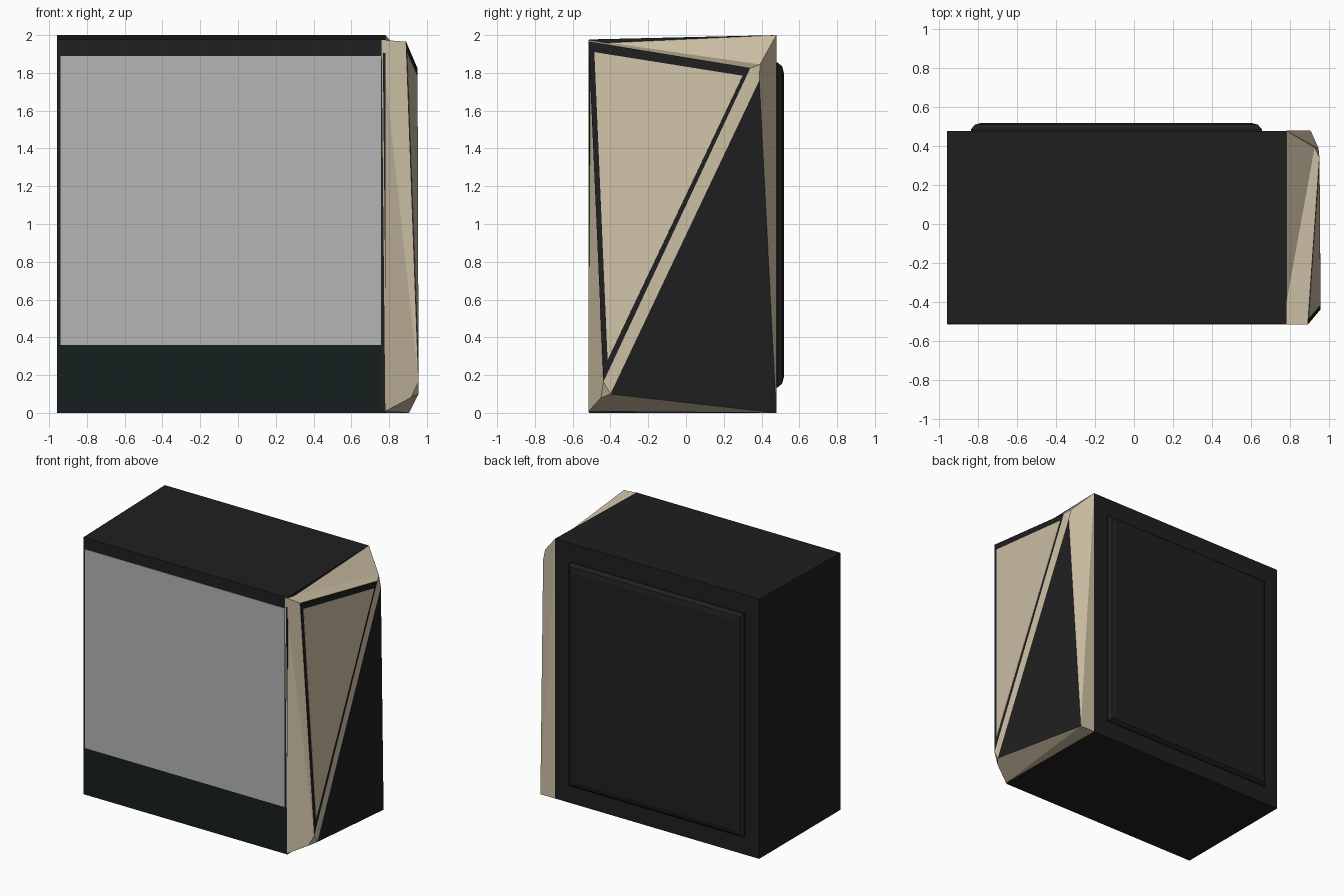
import bpy, bmesh
from mathutils import Vector

if "Cube" in bpy.data.objects:
    bpy.data.objects.remove(bpy.data.objects["Cube"])


def material(name, rgb):
    m = bpy.data.materials.new(name)
    m.diffuse_color = (*rgb, 1)
    m.use_nodes = True
    m.node_tree.nodes["Principled BSDF"].inputs["Base Color"].default_value = m.diffuse_color
    return m


BLACK = material("black", (0.014, 0.014, 0.014))
GREEN = material("dark_green", (0.008, 0.014, 0.013))
CREAM = material("cream", (0.62, 0.53, 0.38))
GREY = material("grey", (0.46, 0.46, 0.46))


def mesh_object(name, verts, faces, mats, indices=None):
    me = bpy.data.meshes.new(name)
    me.from_pydata(verts, [], faces)
    for m in mats:
        me.materials.append(m)
    for p, i in zip(me.polygons, indices or [0] * len(faces)):
        p.material_index = i
    bm = bmesh.new()
    bm.from_mesh(me)
    bmesh.ops.recalc_face_normals(bm, faces=bm.faces)
    bm.to_mesh(me)
    bm.free()
    ob = bpy.data.objects.new(name, me)
    bpy.context.collection.objects.link(ob)
    return ob


def loft(name, rings, mat):
    """Join four-cornered rings into a closed solid."""
    verts = [v for r in rings for v in r]
    faces = [(0, 1, 2, 3), tuple(len(verts) - 4 + k for k in range(4))]
    for r in range(len(rings) - 1):
        for k in range(4):
            a, b = 4 * r + k, 4 * r + (k + 1) % 4
            faces.append((a, b, b + 4, a + 4))
    return mesh_object(name, verts, faces, [mat])


def ring_y(x0, x1, z0, z1, y):
    return [(x0, y, z0), (x1, y, z0), (x1, y, z1), (x0, y, z1)]


# Main casing, with the top falling slightly to the front
loft("casing", [ring_y(-0.957, 0.78, 0, 1.977, -0.513),
                ring_y(-0.957, 0.78, 0, 2.0, 0.477)], BLACK)

# Front panels
loft("front_window", [ring_y(-0.94, 0.757, 0.36, 1.89, -0.516),
                      ring_y(-0.94, 0.757, 0.36, 1.89, -0.505)], GREY)
loft("front_base_panel", [ring_y(-0.955, 0.76, 0.005, 0.36, -0.516),
                          ring_y(-0.955, 0.76, 0.005, 0.36, -0.505)], GREEN)

# Raised back cover with a stepped bevel
loft("back_cover", [ring_y(-0.835 + d, 0.655 - d, 0.135 + d, 1.855 - d, y)
                    for d, y in ((0, 0.47), (0, 0.485), (0.02, 0.509), (0.055, 0.518))], BLACK)

# Faceted side cap: inner corners, two outer corners, two ends of the diagonal ridge
cap = [(0.76, -0.516, 1.975), (0.78, 0.478, 2.0), (0.78, 0.478, 0), (0.78, -0.516, 0.008),
       (0.89, -0.516, 1.965), (0.905, 0.478, 0.0),
       (0.95, 0.34, 1.825), (0.925, 0.392, 1.845), (0.945, 0.388, 1.76),
       (0.956, -0.437, 0.165), (0.915, -0.45, 0.08), (0.956, -0.4, 0.1)]
cap_faces = [(0, 1, 7), (0, 7, 6, 4),             # top
             (1, 2, 5), (1, 5, 8, 7),             # back
             (0, 4, 9), (0, 9, 10, 3),            # front
             (2, 3, 5), (3, 10, 11, 5),           # bottom
             (6, 7, 8), (6, 8, 11, 9), (9, 11, 10),   # diagonal ridge
             (4, 6, 9), (8, 5, 11),               # dark triangles
             (0, 3, 2, 1)]
mesh_object("side_cap", cap, cap_faces, [CREAM, BLACK],
            [0] * 11 + [1, 1, 0])

# Cream inlay lying in the upper dark triangle
a, b, c = (Vector(cap[i]) for i in (4, 6, 9))
n = (c - a).cross(b - a).normalized()
n = n if n.x > 0 else -n
corners = []
for y, z in ((-0.485, 1.91), (0.3, 1.785), (-0.415, 0.28)):
    x = a.x - (n.y * (y - a.y) + n.z * (z - a.z)) / n.x
    corners.append(Vector((x, y, z)))
verts = [p + n * 0.002 for p in corners] + [p - n * 0.004 for p in corners]
mesh_object("side_inlay", verts, [(0, 1, 2), (3, 4, 5), (0, 1, 4, 3),
                                  (1, 2, 5, 4), (2, 0, 3, 5)], [CREAM])
